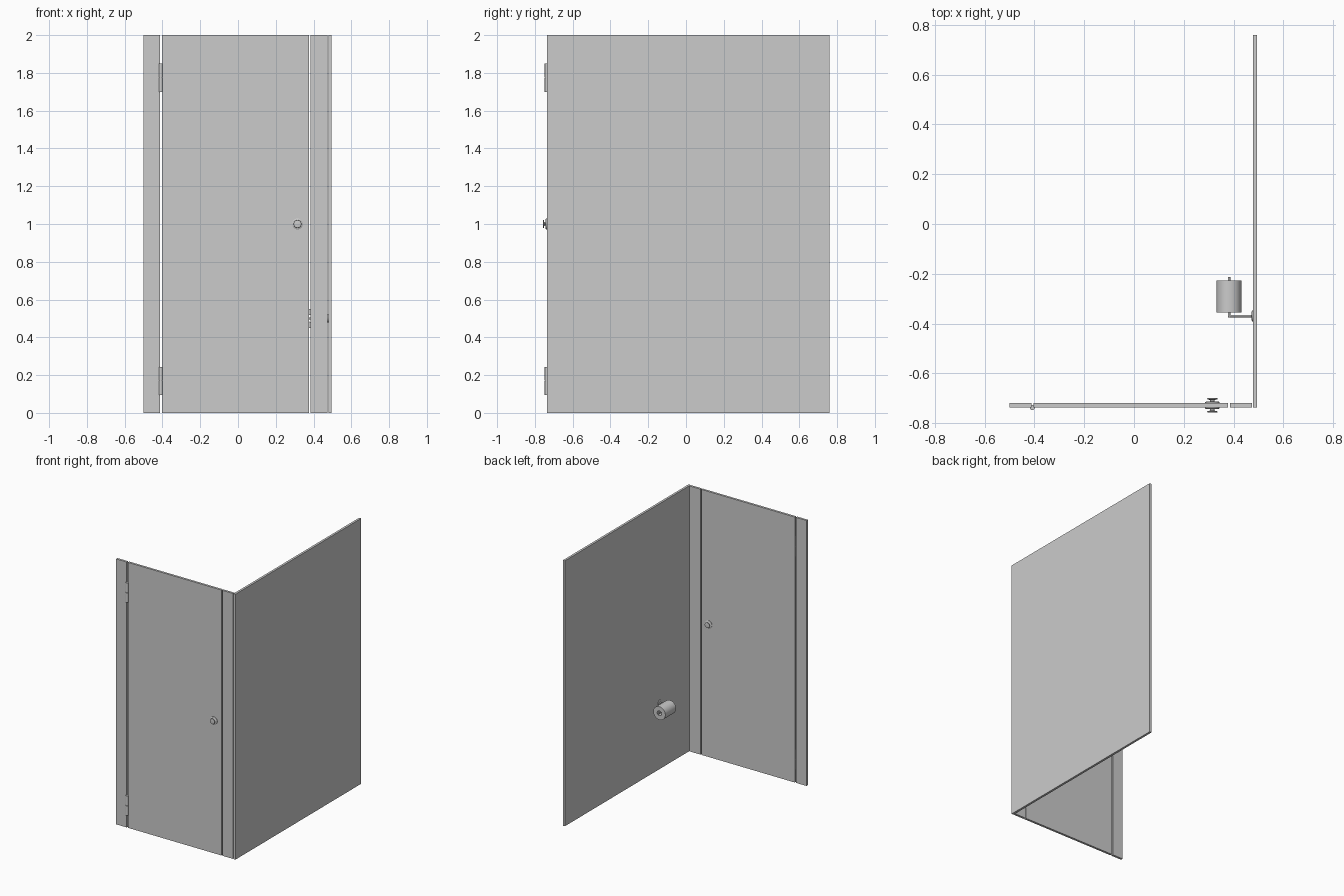
import bpy, bmesh, math
from mathutils import Vector

if "Cube" in bpy.data.objects:
    bpy.data.objects.remove(bpy.data.objects["Cube"])


def box(name, lo, hi):
    bm = bmesh.new()
    bmesh.ops.create_cube(bm, size=1)
    for v in bm.verts:
        v.co = Vector([(a + b) / 2 + c * (b - a) for a, b, c in zip(lo, hi, v.co)])
    return finish(name, bm)


def finish(name, bm):
    bmesh.ops.recalc_face_normals(bm, faces=bm.faces)
    me = bpy.data.meshes.new(name)
    bm.to_mesh(me)
    bm.free()
    ob = bpy.data.objects.new(name, me)
    bpy.context.collection.objects.link(ob)
    return ob


def lathe(name, profile, origin, axis, n=32, closed=False):
    """Spin (radius, height) points about an axis through origin."""
    bm = bmesh.new()
    q = Vector((0, 0, 1)).rotation_difference(Vector(axis))
    rings = []
    for r, h in profile:
        rings.append([bm.verts.new(Vector(origin) + q @ Vector(
            (r * math.cos(2 * math.pi * i / n), r * math.sin(2 * math.pi * i / n), h)))
            for i in range(n)])
    pairs = list(zip(rings, rings[1:]))
    if closed:
        pairs.append((rings[-1], rings[0]))
    for a, b in pairs:
        for i in range(n):
            j = (i + 1) % n
            bm.faces.new((a[i], a[j], b[j], b[i]))
    if not closed:
        bm.faces.new(rings[0])
        bm.faces.new(rings[-1])
    ob = finish(name, bm)
    bpy.context.view_layer.objects.active = ob
    ob.select_set(True)
    bpy.ops.object.shade_smooth_by_angle(angle=math.radians(35))
    ob.select_set(False)
    return ob


# Stall panels
YF, YB = -0.737, -0.72
box("side_wall", (0.478, YF, 0), (0.495, 0.76, 2))
box("hinge_post", (-0.5, YF, 0), (-0.412, YB, 2))
box("door", (-0.403, YF, 0), (0.377, YB, 2))
box("latch_post", (0.385, YF, 0), (0.474, YB, 2))

# Two-knuckle hinges
for i, z in enumerate((0.095, 1.7)):
    for k in range(2):
        z0 = z + k * 0.076
        lathe(f"hinge_{i}_knuckle_{k}", [(0.010, 0), (0.010, 0.073)],
              (-0.4085, -0.738, z0), (0, 0, 1), 20)
    lathe(f"hinge_{i}_pin", [(0.007, 0), (0.007, 0.147)],
          (-0.4085, -0.738, z + 0.001), (0, 0, 1), 16)

# Door knobs, outside and inside
knob = [(0.029, 0), (0.029, 0.004), (0.026, 0.006), (0.009, 0.007),
        (0.009, 0.013), (0.019, 0.015), (0.021, 0.017), (0.020, 0.020), (0.016, 0.021)]
lathe("outer_knob", knob, (0.315, YF, 1.0), (0, -1, 0))
lathe("inner_knob", knob, (0.315, YB, 1.0), (0, 1, 0))

# Paper holder: wall plate, arm, spindle and hollow roll
lathe("holder_plate", [(0.022, 0), (0.022, 0.003), (0.018, 0.005)],
      (0.478, -0.37, 0.5), (-1, 0, 0))
lathe("holder_arm", [(0.005, 0), (0.005, 0.1)], (0.477, -0.37, 0.5), (-1, 0, 0), 16)
lathe("holder_spindle", [(0.005, 0), (0.005, 0.163)], (0.382, -0.375, 0.5), (0, 1, 0), 16)
lathe("paper_roll", [(0.018, 0), (0.05, 0), (0.05, 0.127), (0.018, 0.127)],
      (0.382, -0.355, 0.5), (0, 1, 0), 48, closed=True)
